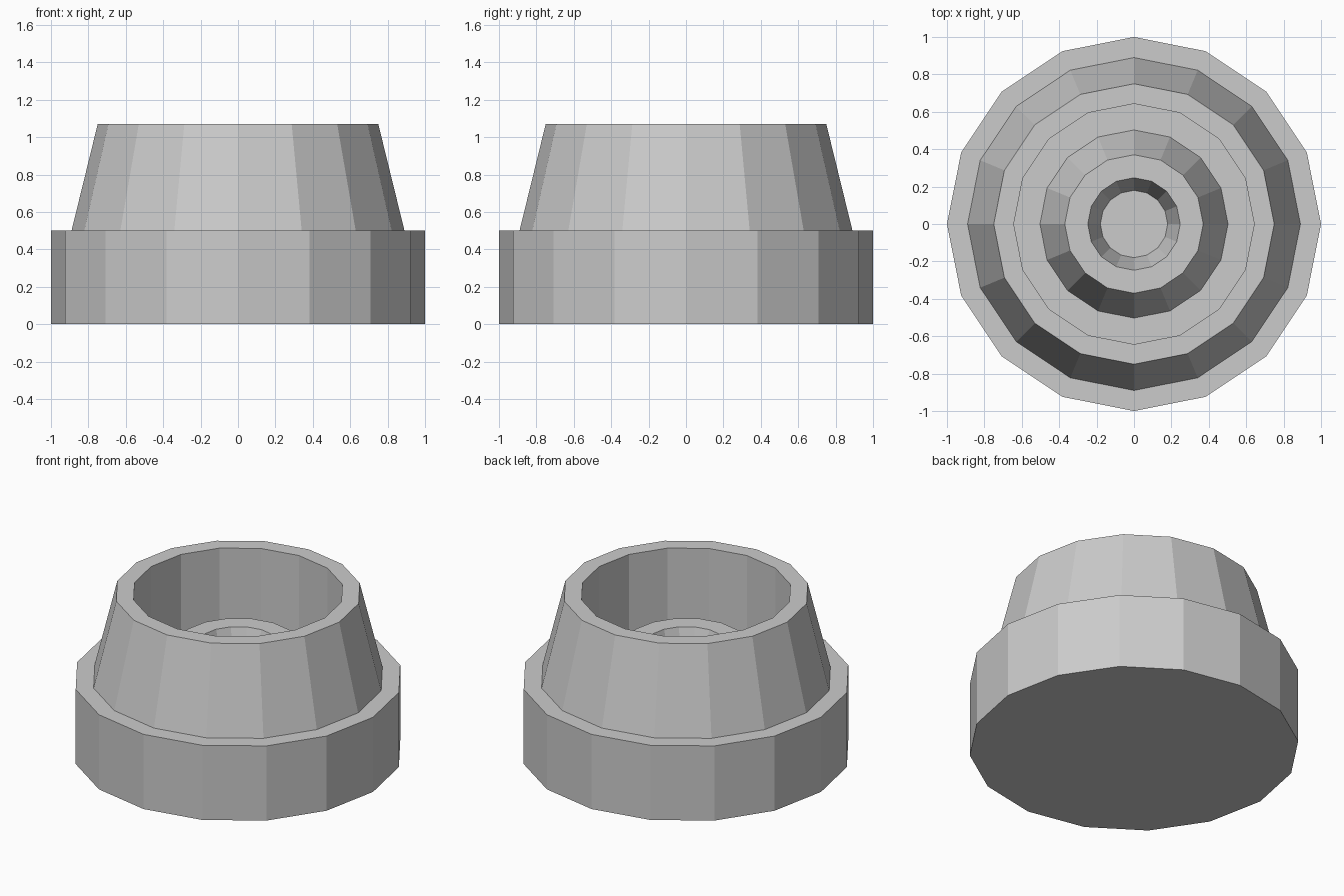
import bpy, bmesh
from math import cos, sin, tau

if "Cube" in bpy.data.objects:
    bpy.data.objects.remove(bpy.data.objects["Cube"])

SIDES = 16


def lathe(name, profile):
    """Revolve an (r, z) profile into a flat-shaded solid; both ends are capped."""
    bm = bmesh.new()
    rings = [[bm.verts.new((r * cos(tau * i / SIDES), r * sin(tau * i / SIDES), z))
              for i in range(SIDES)] for r, z in profile]
    for a, b in zip(rings, rings[1:]):
        for i in range(SIDES):
            j = (i + 1) % SIDES
            bm.faces.new((a[i], a[j], b[j], b[i]))
    bm.faces.new(rings[0][::-1])
    bm.faces.new(rings[-1])
    bmesh.ops.recalc_face_normals(bm, faces=bm.faces)
    mesh = bpy.data.meshes.new(name)
    bm.to_mesh(mesh)
    bm.free()
    obj = bpy.data.objects.new(name, mesh)
    bpy.context.collection.objects.link(obj)
    return obj


lathe("stepped_cup", [
    # base drum
    (1.0, 0.0), (1.0, 0.5),
    # tapered collar and its rim
    (0.89, 0.5), (0.75, 1.07), (0.643, 1.07),
    # recess wall and floor
    (0.643, 0.34), (0.503, 0.34),
    # central boss with a tapered hole
    (0.37, 0.725), (0.247, 0.725), (0.18, 0.5),
])
